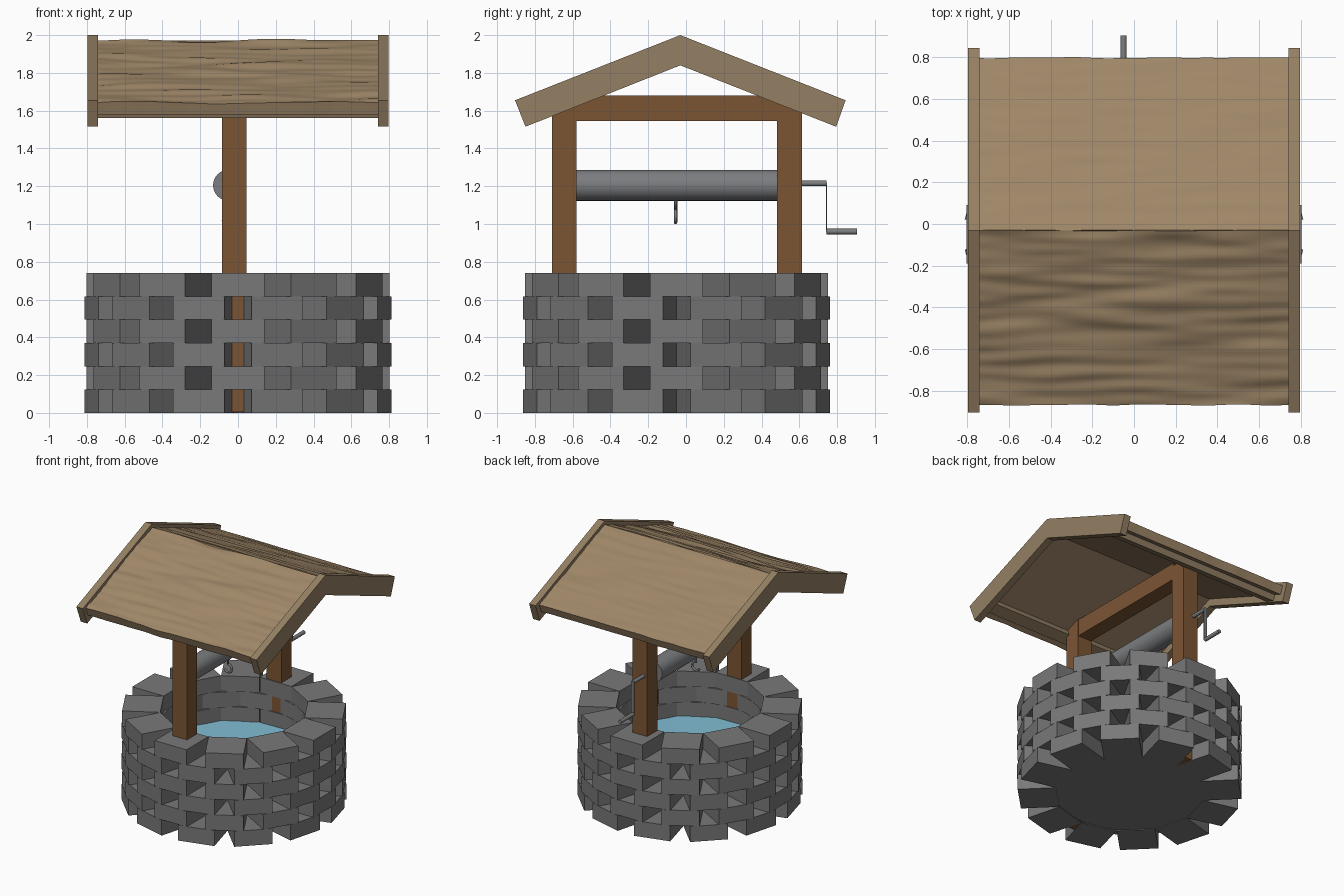
import bpy, bmesh, math
from mathutils import Matrix, Vector, noise

cube = bpy.data.objects.get("Cube")
if cube:
    bpy.data.objects.remove(cube, do_unlink=True)


def material(name, rgb):
    m = bpy.data.materials.new(name)
    m.use_nodes = True
    m.diffuse_color = (*rgb, 1)
    m.node_tree.nodes["Principled BSDF"].inputs["Base Color"].default_value = (*rgb, 1)
    return m


STONE = material("grey stone", (0.19, 0.19, 0.19))
ROOF = material("tan boards", (0.35, 0.245, 0.14))
TRIM = material("pale timber", (0.30, 0.215, 0.125))
POST = material("brown timber", (0.20, 0.09, 0.034))
METAL = material("grey metal", (0.20, 0.205, 0.215))
WATER = material("blue water", (0.22, 0.51, 0.66))

WELL_Y, RIDGE_Y, POST_X, DRUM_X = -0.05, -0.03, -0.02, -0.05
PITCH = math.atan(0.394)


def finish(name, bm, mat, smooth=False):
    bmesh.ops.recalc_face_normals(bm, faces=bm.faces)
    me = bpy.data.meshes.new(name)
    bm.to_mesh(me)
    bm.free()
    me.materials.append(mat)
    ob = bpy.data.objects.new(name, me)
    bpy.context.collection.objects.link(ob)
    if smooth:
        bpy.ops.object.select_all(action="DESELECT")
        ob.select_set(True)
        bpy.context.view_layer.objects.active = ob
        bpy.ops.object.shade_smooth_by_angle(angle=math.radians(35))
    return ob


def add_box(bm, lo, hi, turn=Matrix()):
    lo, hi = Vector(lo), Vector(hi)
    place = Matrix.Translation((lo + hi) / 2) @ Matrix.Diagonal((*(hi - lo), 1))
    bmesh.ops.create_cube(bm, size=1, matrix=turn @ place)


def box(name, lo, hi, mat, turn=Matrix()):
    bm = bmesh.new()
    add_box(bm, lo, hi, turn)
    return finish(name, bm, mat)


def rod(name, x, z, y0, y1, radius, sides=24):
    """Cylinder lying along y."""
    bm = bmesh.new()
    place = Matrix.Translation((x, (y0 + y1) / 2, z)) @ Matrix.Rotation(math.pi / 2, 4, "X")
    bmesh.ops.create_cone(bm, cap_ends=True, segments=sides, radius1=radius,
                          radius2=radius, depth=y1 - y0, matrix=place)
    return finish(name, bm, METAL, True)


# Stone wall: six courses of twelve blocks, each course offset by half a block
ROWS, BLOCKS, ROW_H = 6, 12, 0.74 / 6
for row in range(ROWS):
    bm = bmesh.new()
    for i in range(BLOCKS):
        angle = math.tau * (i + (0.5 if row % 2 == 0 else 0)) / BLOCKS
        turn = Matrix.Translation((0, WELL_Y, 0)) @ Matrix.Rotation(angle, 4, "Z")
        add_box(bm, (0.525, -0.14, row * ROW_H), (0.803, 0.14, (row + 1) * ROW_H), turn)
    finish(f"stone_course_{row + 1}", bm, STONE)

# Floor of the well and the gently rippled water
bm = bmesh.new()
bmesh.ops.create_cone(bm, cap_ends=True, segments=48, radius1=0.54, radius2=0.54,
                      depth=0.02, matrix=Matrix.Translation((0, WELL_Y, 0.015)))
finish("well_floor", bm, STONE)

bm = bmesh.new()
bmesh.ops.create_circle(bm, cap_ends=True, segments=48, radius=0.545)
bmesh.ops.inset_region(bm, faces=bm.faces[:], thickness=0.15)
bmesh.ops.poke(bm, faces=[f for f in bm.faces if len(f.verts) > 4])
for v in bm.verts:
    v.co.z = 0.38 + 0.008 * noise.noise(v.co * 5)
    v.co.y += WELL_Y
finish("water", bm, WATER, True)

# Timber frame
for name, y0, y1, top in (("front_post", -0.71, -0.58, 1.692),
                          ("back_post", 0.483, 0.613, 1.655)):
    box(name, (POST_X - 0.065, y0, 0.004), (POST_X + 0.065, y1, top), POST)
box("cross_beam", (POST_X - 0.06, -0.59, 1.545), (POST_X + 0.06, 0.49, 1.68), POST)


# Gable boards: a chevron profile pushed along x
def gable(name, x0, x1):
    bm = bmesh.new()
    profile = ((RIDGE_Y, 2.0), (-0.905, 1.655), (-0.85, 1.515),
               (RIDGE_Y, 1.84), (0.795, 1.515), (0.845, 1.655))
    top, left, left_low, mid, right_low, right = [bm.verts.new((x0, y, z)) for y, z in profile]
    faces = [bm.faces.new((top, left, left_low, mid)),
             bm.faces.new((top, mid, right_low, right))]
    out = bmesh.ops.extrude_face_region(bm, geom=faces)
    bmesh.ops.translate(bm, vec=(x1 - x0, 0, 0),
                        verts=[g for g in out["geom"] if isinstance(g, bmesh.types.BMVert)])
    # close the starting side if the extrusion took its faces
    edges = [e for e in bm.edges if e.is_boundary]
    if edges:
        bmesh.ops.holes_fill(bm, edges=edges)
    finish(name, bm, TRIM)


gable("left_gable", 0.74, 0.797)
gable("right_gable", -0.797, -0.74)


# Roof slopes: weathered top surface over a flat underside
def slope(name, side, length, rough):
    frame = Matrix.Translation((0, RIDGE_Y, 1.972)) @ Matrix.Rotation(-side * PITCH, 4, "X")
    bm = bmesh.new()
    bmesh.ops.create_grid(bm, x_segments=60, y_segments=60, size=0.5)
    out = bmesh.ops.extrude_face_region(bm, geom=bm.faces[:])
    top = {g for g in out["geom"] if isinstance(g, bmesh.types.BMVert)}
    for v in bm.verts:
        x, y = v.co.x * 1.484, (v.co.y + 0.5) * length
        grain = noise.noise(Vector((x * 2.5, y * 18, side * 7)))
        swell = noise.noise(Vector((x * 2, y * 4, side * 3)))
        z = rough * (grain + 0.7 * swell) if v in top else -0.068
        if y > length - 0.01:
            y += 0.008 * noise.noise(Vector((x * 5, 2, side)))
        v.co = frame @ Vector((x, side * y, z))
    finish(name, bm, ROOF, True)
    # Batten under the eave
    near, far = sorted((side * (length - 0.16), side * (length - 0.07)))
    box(name + "_batten", (-0.74, near, -0.115), (0.74, far, -0.06), TRIM, frame)


slope("front_roof", -1, 0.90, 0.013)
slope("back_roof", 1, 0.89, 0.006)

# Winding drum and crank
rod("drum", DRUM_X, 1.205, -0.585, 0.49, 0.082, 32)
rod("crank_axle", DRUM_X, 1.215, 0.60, 0.745, 0.015, 16)
rod("crank_handle", DRUM_X, 0.96, 0.745, 0.905, 0.015, 16)
box("crank_arm", (DRUM_X - 0.014, 0.742, 0.955), (DRUM_X + 0.014, 0.746, 1.22), METAL)

# Hook hanging from the drum
curve = bpy.data.curves.new("hook", "CURVE")
curve.dimensions = "3D"
curve.bevel_depth = 0.009
curve.bevel_resolution = 2
curve.use_fill_caps = True
points = [(0, 1.14), (0, 1.075)]
for i in range(11):
    a = math.radians(90 - 24 * i)
    points.append((0.035 * math.cos(a), 1.04 + 0.033 * math.sin(a)))
line = curve.splines.new("POLY")
line.points.add(len(points) - 1)
for p, (x, z) in zip(line.points, points):
    p.co = (DRUM_X + x, -0.055, z, 1)
curve.materials.append(METAL)
bpy.context.collection.objects.link(bpy.data.objects.new("hook", curve))
